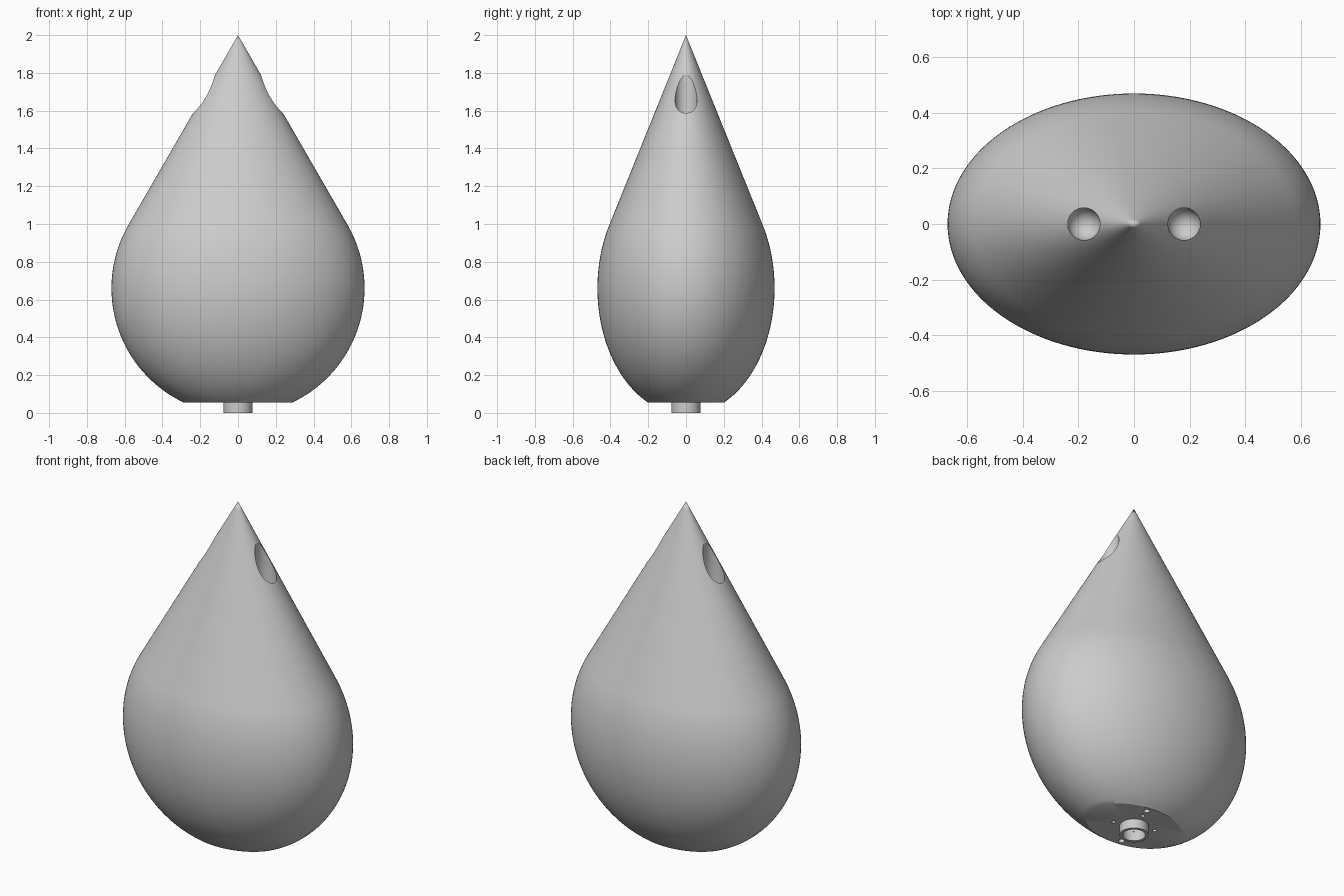
import bpy, bmesh
from math import sin, cos, radians, sqrt, pi
from mathutils import Matrix

cube = bpy.data.objects.get("Cube")
if cube:
    bpy.data.objects.remove(cube)

grey = bpy.data.materials.new("plain grey")
grey.use_nodes = True
grey.diffuse_color = (0.6, 0.6, 0.6, 1)
grey.node_tree.nodes["Principled BSDF"].inputs["Base Color"].default_value = (0.6, 0.6, 0.6, 1)

R, CENTRE, BASE, TOP, FLAT = 0.67, 0.66, 0.055, 2.0, 0.7


def lathe(name, profile, steps=96, at=(0, 0), squash=1.0, closed=False):
    """Spin a profile of (radius, height) points about a vertical axis."""
    bm = bmesh.new()
    verts = [bm.verts.new((r, 0, z)) for r, z in profile]
    pairs = list(zip(verts, verts[1:]))
    if closed:
        pairs.append((verts[-1], verts[0]))
    edges = [bm.edges.new(p) for p in pairs]
    bmesh.ops.spin(bm, geom=verts + edges, cent=(0, 0, 0), axis=(0, 0, 1),
                   angle=2 * pi, steps=steps, use_merge=True)
    bmesh.ops.remove_doubles(bm, verts=bm.verts, dist=1e-5)
    bmesh.ops.recalc_face_normals(bm, faces=bm.faces)
    bmesh.ops.transform(bm, verts=bm.verts,
                        matrix=Matrix.Translation((*at, 0)) @ Matrix.Diagonal((1, squash, 1, 1)))
    mesh = bpy.data.meshes.new(name)
    bm.to_mesh(mesh)
    bm.free()
    mesh.materials.append(grey)
    obj = bpy.data.objects.new(name, mesh)
    bpy.context.collection.objects.link(obj)
    return obj


def select(obj):
    bpy.ops.object.select_all(action="DESELECT")
    obj.select_set(True)
    bpy.context.view_layer.objects.active = obj


def bore(obj, cutter):
    select(obj)
    mod = obj.modifiers.new("bore", "BOOLEAN")
    mod.operation, mod.solver, mod.object = "DIFFERENCE", "EXACT", cutter
    bpy.ops.object.modifier_apply(modifier=mod.name)
    bpy.data.objects.remove(cutter)


# Body: flat base, ball, then a cone tangent to the ball
rim = sqrt(R * R - (CENTRE - BASE) ** 2)
low = -64.56
profile = [(0, BASE), (rim, BASE)]
for i in range(1, 41):
    a = radians(low + (30 - low) * i / 40)
    profile.append((R * cos(a), CENTRE + R * sin(a)))
r0, z0 = profile[-1]
for i in range(1, 25):
    t = i / 24
    profile.append((r0 * (1 - t), z0 + (TOP - z0) * t))
body = lathe("teardrop_body", profile, 128, squash=FLAT)

# Round-ended vertical pockets near the tip, one on each side
hole, floor = 0.058, 1.55
pocket = [(hole * sin(radians(a)), floor - hole * cos(radians(a))) for a in range(0, 91, 10)]
pocket += [(hole, 1.95), (0, 1.95)]
for side in (-1, 1):
    bore(body, lathe("pocket_cutter", pocket, 48, at=(0.18 * side, 0)))


# Centre bore and screw holes in the base
def drill(radius, depth, dist=0, angle=0):
    a = radians(angle)
    shape = [(0, -0.1), (radius, -0.1), (radius, BASE + depth), (0, BASE + depth)]
    bore(body, lathe("drill_cutter", shape, 32, at=(dist * cos(a), dist * sin(a))))


drill(0.06, 0.15)
for angle in (-17, 73, 163, 253):
    drill(0.011, 0.06, 0.118, angle)
for angle in (73, 253):
    drill(0.016, 0.06, 0.172, angle)

# Hollow spout under the base
spout = lathe("base_spout", [(0.06, 0), (0.077, 0), (0.077, BASE + 0.002), (0.06, BASE + 0.002)],
              64, closed=True)

for obj in (body, spout):
    select(obj)
    bpy.ops.object.shade_smooth_by_angle(angle=radians(30))
